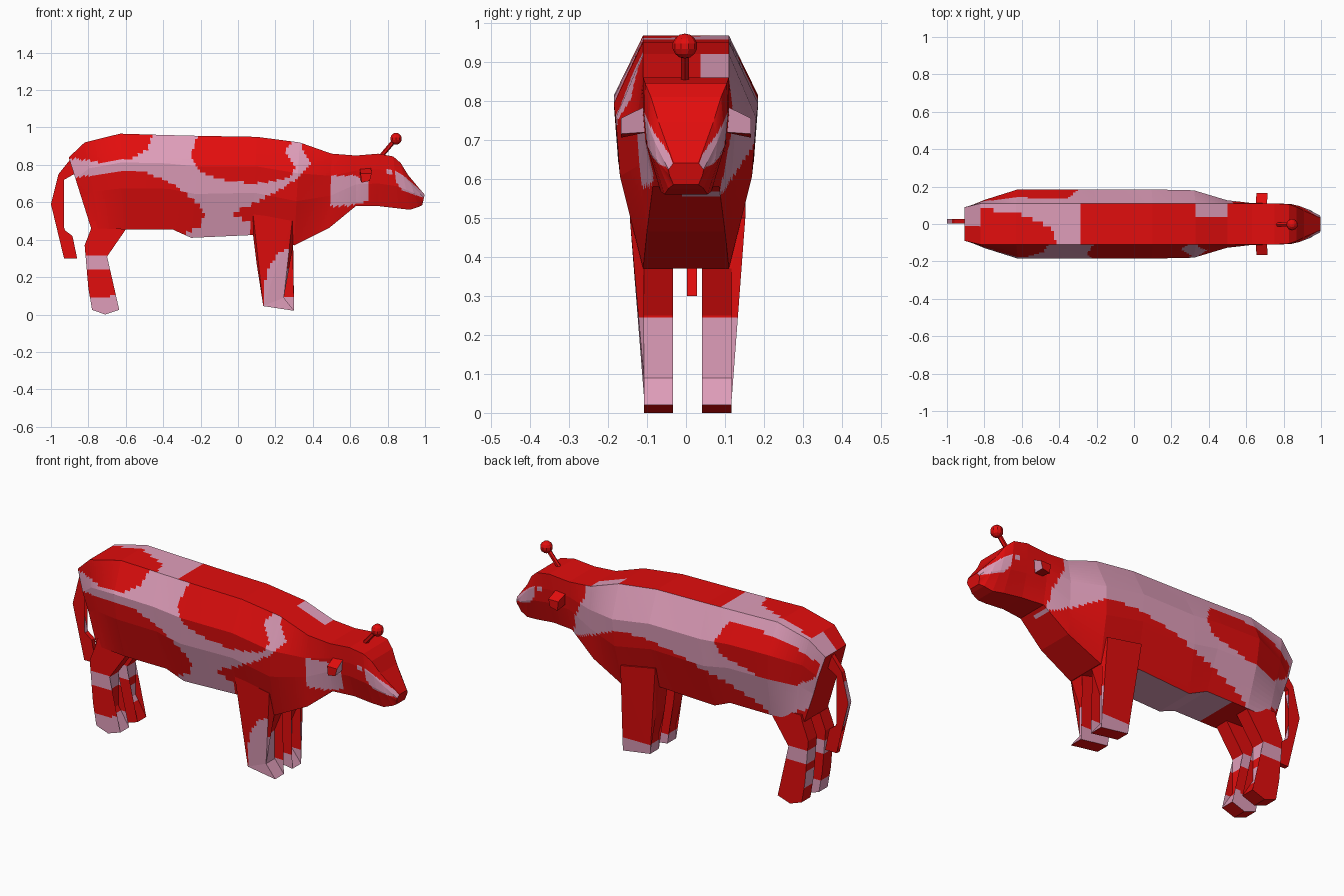
import bpy, bmesh, math
from mathutils import Vector

if "Cube" in bpy.data.objects:
    bpy.data.objects.remove(bpy.data.objects["Cube"])


def material(name, col):
    m = bpy.data.materials.new(name)
    m.diffuse_color = (*col, 1)
    m.use_nodes = True
    m.node_tree.nodes["Principled BSDF"].inputs["Base Color"].default_value = m.diffuse_color
    return m


MATS = [material("red", (0.76, 0.004, 0.004)), material("pink", (0.74, 0.34, 0.49))]
RED, PINK = 0, 1


def finish(bm, name, rule):
    bmesh.ops.recalc_face_normals(bm, faces=bm.faces[:])
    bm.normal_update()
    for f in bm.faces:
        f.material_index = rule(f.calc_center_median(), f.normal)
    me = bpy.data.meshes.new(name)
    bm.to_mesh(me)
    bm.free()
    for m in MATS:
        me.materials.append(m)
    ob = bpy.data.objects.new(name, me)
    bpy.context.collection.objects.link(ob)
    return ob


def inside(poly, x, z):
    hit = False
    for (x1, z1), (x2, z2) in zip(poly, poly[1:] + poly[:1]):
        if (z1 > z) != (z2 > z) and x < (x2 - x1) * (z - z1) / (z2 - z1) + x1:
            hit = not hit
    return hit


# ---- patch outlines in side view (x, z)
NEAR_RED = [
    [(-.95, .84), (-.88, .835), (-.72, .81), (-.58, .83), (-.48, .89), (-.44, 1), (-.95, 1)],
    [(-.95, .73), (-.8, .74), (-.65, .77), (-.5, .765), (-.35, .7), (-.22, .6), (-.18, .53),
     (-.21, .46), (-.3, .43), (-.35, .3), (-.95, .3)],
    [(-.17, 1), (-.23, .92), (-.25, .85), (-.2, .76), (-.05, .71), (.1, .7), (.27, .73),
     (.31, .79), (.25, .87), (.3, .93), (.3, 1)],
    [(.33, 1), (.34, .9), (.39, .8), (.33, .74), (.25, .68), (.1, .6), (-.03, .54),
     (.06, .49), (.08, .3), (1.1, .3), (1.1, 1)]]
FAR_RED = [
    [(.62, .3), (.62, .55), (.45, .62), (.3, .7), (.1, .7), (-.1, .66), (-.35, .58),
     (-.55, .5), (-.65, .42), (-.65, .3)],
    [(-.3, .8), (-.35, .9), (-.5, .92), (-.75, .87), (-.88, .8), (-.85, .72), (-.75, .66),
     (-.55, .68), (-.33, .74)],
    [(.5, 1), (.53, .8), (.6, .66), (.62, .5), (1.1, .5), (1.1, 1)],
    [(-.95, .3), (-.95, .55), (-.75, .52), (-.65, .3)]]
NECK = [(.5, .58), (.5, .74), (.6, .745), (.69, .72), (.7, .61), (.62, .585)]
MUZZLE = [(.83, .78), (.9, .73), (.98, .66), (1.01, .62), (.88, .66), (.84, .72)]
TOP_RED = [(-.95, .085), (-.8, .08), (-.6, .05), (-.45, -.02), (-.4, -.12), (-.95, -.12)]


def body_rule(c, n):
    x, y, z = c
    if n.x < -.75:
        return RED
    if n.z > .75 and abs(y) < .109 and x < .62:              # back strip
        if .33 < x < .5 and y > .035:
            return PINK
        return RED if x > -.28 or inside(TOP_RED, x, y) else PINK
    if n.z < -.85:                                           # belly
        return PINK if -.5 < x < .06 else RED
    if x > .78:
        if abs(x - .81) < .014 and abs(z - .765) < .014:     # eyes
            return PINK
        return PINK if n.z < .6 and n.x < .8 and inside(MUZZLE, x, z) else RED
    if y < 0 and n.z > -.7 and inside(NECK, x, z):
        return PINK
    return RED if any(inside(p, x, z) for p in (NEAR_RED if y < 0 else FAR_RED)) else PINK


# ---- body and head: loft through eight-sided rings
# (top x, top z, bottom x, bottom z, top half width, widest, bottom half width)
RINGS = [(-.905, .84, -.785, .46, .09, .10, .10), (-.82, .92, -.74, .46, .11, .13, .11),
         (-.63, .967, -.60, .455, .11, .185, .12), (-.4, .96, -.35, .455, .11, .185, .12),
         (-.2, .955, -.25, .41, .11, .185, .11), (.1, .95, .08, .425, .11, .185, .115),
         (.33, .92, .3, .37, .11, .18, .11), (.5, .86, .49, .465, .11, .127, .10),
         (.63, .85, .63, .58, .11, .112, .085), (.75, .86, .75, .58, .11, .11, .07),
         (.83, .845, .86, .567, .105, .107, .065), (.87, .81, .92, .56, .09, .096, .055),
         (.91, .745, .965, .575, .07, .08, .045), (.998, .64, .985, .585, .032, .045, .032)]


def ring(r):
    xt, zt, xb, zb, tw, mw, bw = r
    half = [(t, w) for t, w in ((0, tw), (.3, mw), (.57, mw * .94), (1, bw))]
    pts = [(t, w) for t, w in half] + [(t, -w) for t, w in reversed(half)]
    return [Vector((xt + (xb - xt) * t, w, zt + (zb - zt) * t)) for t, w in pts]


SUB = 9
rings = [ring(r) for r in RINGS]
bm = bmesh.new()
rows = []
for i, (a, b) in enumerate(zip(rings, rings[1:])):
    last = i == len(rings) - 2
    n = max(2, math.ceil((b[0] - a[0]).length / .015))
    for k in range(n + last):
        pts = [p.lerp(q, k / n) for p, q in zip(a, b)]
        rows.append([bm.verts.new(pts[j].lerp(pts[(j + 1) % 8], s / SUB))
                     for j in range(8) for s in range(SUB)])
for a, b in zip(rows, rows[1:]):
    for j in range(len(a)):
        k = (j + 1) % len(a)
        bm.faces.new((a[j], a[k], b[k], b[j]))
bm.faces.new(rows[0])
bm.faces.new(rows[-1])
finish(bm, "body", body_rule)


# ---- side profile extruded in y, then cut finely for patches
def prism(name, poly, y_in, y_out, rule, step=.015):
    bm = bmesh.new()
    sides = [[bm.verts.new((x, y(z), z)) for x, z in poly] for y in (y_in, y_out)]
    bm.faces.new(sides[0])
    bm.faces.new(sides[1])
    for j in range(len(poly)):
        k = (j + 1) % len(poly)
        bm.faces.new((sides[0][j], sides[0][k], sides[1][k], sides[1][j]))
    bmesh.ops.triangulate(bm, faces=bm.faces[:])
    for axis in (0, 2):
        vals = [p[axis // 2] for p in poly]
        no = [0, 0, 0]
        no[axis] = 1
        for k in range(1, int((max(vals) - min(vals)) / step) + 1):
            co = [0, 0, 0]
            co[axis] = min(vals) + k * step
            bmesh.ops.bisect_plane(bm, geom=bm.verts[:] + bm.edges[:] + bm.faces[:],
                                   plane_co=co, plane_no=no)
    return finish(bm, name, rule)


FRONT = [(.08, .54), (.08, .43), (.10, .27), (.135, .13), (.135, .045), (.30, .02),
         (.245, .09), (.245, .25), (.295, .37), (.29, .50)]
HIND = [(-.775, .5), (-.785, .46), (-.82, .37), (-.80, .14), (-.78, .025), (-.71, 0),
        (-.635, .025), (-.70, .13), (-.70, .31), (-.60, .455), (-.62, .5)]
FRONT_RED = [(0, .6), (0, .02), (.137, .03), (.14, .15), (.165, .25), (.21, .32), (.32, .38), (.32, .6)]


def front_rule(c, n):
    if n.z < -.8:
        return RED
    if n.y < -.7 and c.y < -.08:
        return RED if inside(FRONT_RED, c.x, c.z) else PINK
    if n.x > .5:
        return PINK if c.z < .245 else RED
    return PINK if c.z < .09 else RED


def hind_rule(c, n):
    if n.z < -.8:
        return RED
    if .24 < c.z < .31:
        return PINK
    if c.y < 0:
        return PINK if c.z < .09 + .15 * max(0, c.x + .74) else RED
    return PINK if abs(n.x) > .6 and .1 < c.z < .2 else RED


for side, s in (("right", -1), ("left", 1)):
    y_in = lambda z, s=s: s * .037 + .004
    front_out = lambda z, s=s: s * (.112 if z < .45 else .148) + .004
    hind_out = lambda z, s=s: s * .112 + .004
    prism("front_leg_" + side, FRONT, y_in, front_out, front_rule)
    prism("hind_leg_" + side, HIND, y_in, hind_out, hind_rule)

# ---- tail
TAIL = [(-.88, .85), (-.96, .75), (-1, .59), (-.95, .42), (-.905, .37), (-.93, .30),
        (-.86, .30), (-.88, .37), (-.885, .42), (-.925, .45), (-.965, .59), (-.93, .72), (-.86, .76)]
prism("tail", TAIL, lambda z: .002, lambda z: .028,
      lambda c, n: PINK if abs(n.x) > .5 and .45 < c.z < .7 else RED, .05)

# ---- ears: tapered blocks pointing outward and down
for side, s in (("right", -1), ("left", 1)):
    bm = bmesh.new()
    base = [bm.verts.new((x, s * .095, z)) for x, z in ((.65, .785), (.71, .79), (.70, .72), (.655, .72))]
    tip = [bm.verts.new((x, s * .167, z)) for x, z in ((.655, .755), (.715, .755), (.705, .715), (.66, .705))]
    bm.faces.new(base)
    bm.faces.new(tip)
    for j in range(4):
        k = (j + 1) % 4
        bm.faces.new((base[j], base[k], tip[k], tip[j]))
    finish(bm, "ear_" + side, lambda c, n: PINK if n.x > .5 else RED)

# ---- head stalk with ball
a, b = Vector((.76, -.003, .84)), Vector((.84, -.003, .935))
bpy.ops.mesh.primitive_cylinder_add(vertices=6, radius=.012, depth=(b - a).length, location=(a + b) / 2,
                                    rotation=(b - a).to_track_quat('Z', 'Y').to_euler())
bpy.context.object.name = "stalk"
bpy.context.object.data.materials.append(MATS[RED])
bpy.ops.mesh.primitive_uv_sphere_add(segments=10, ring_count=7, radius=.032, location=(.845, -.003, .94))
bpy.context.object.name = "stalk_ball"
bpy.context.object.data.materials.append(MATS[RED])
